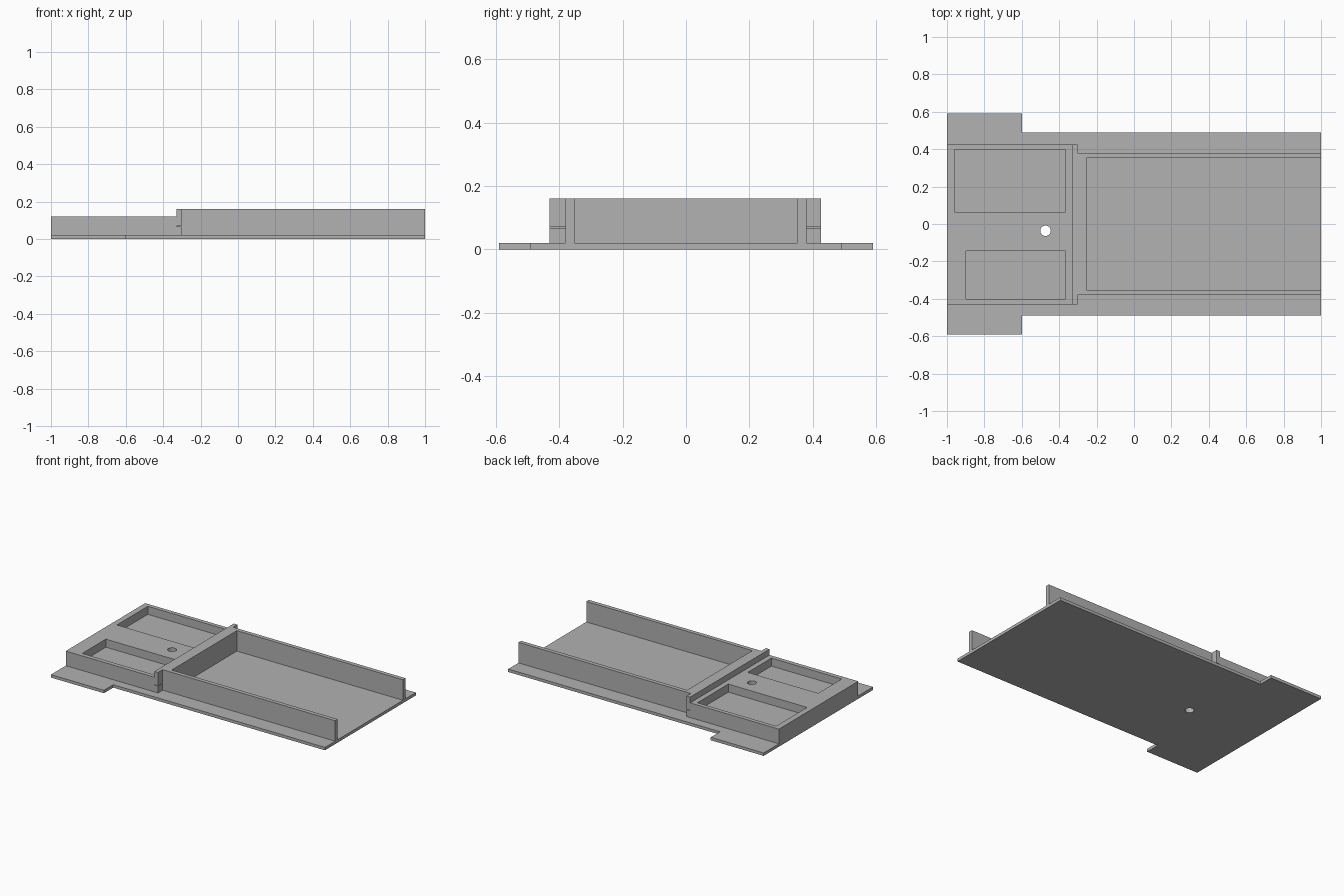
import bpy, bmesh, math

if "Cube" in bpy.data.objects:
    bpy.data.objects.remove(bpy.data.objects["Cube"])

grey = bpy.data.materials.new("plain grey")
grey.diffuse_color = (0.445, 0.445, 0.445, 1)
grey.use_nodes = True
grey.node_tree.nodes["Principled BSDF"].inputs["Base Color"].default_value = grey.diffuse_color


def prism(name, outline, z0, z1):
    """Extrude an XY outline (counter-clockwise) from z0 to z1."""
    bm = bmesh.new()
    face = bm.faces.new([bm.verts.new((x, y, z0)) for x, y in outline])
    top = bmesh.ops.extrude_face_region(bm, geom=[face])["geom"]
    verts = [v for v in top if isinstance(v, bmesh.types.BMVert)]
    bmesh.ops.translate(bm, verts=verts, vec=(0, 0, z1 - z0))
    bmesh.ops.recalc_face_normals(bm, faces=bm.faces)
    mesh = bpy.data.meshes.new(name)
    bm.to_mesh(mesh)
    bm.free()
    mesh.materials.append(grey)
    obj = bpy.data.objects.new(name, mesh)
    bpy.context.collection.objects.link(obj)
    return obj


def box(name, x0, x1, y0, y1, z0, z1):
    return prism(name, [(x0, y0), (x1, y0), (x1, y1), (x0, y1)], z0, z1)


def cut(target, cutter):
    mod = target.modifiers.new(cutter.name, 'BOOLEAN')
    mod.operation = 'DIFFERENCE'
    mod.solver = 'EXACT'
    mod.object = cutter
    cutter.hide_render = True
    cutter.hide_set(True)


T = 0.02          # plate thickness
H = 0.16          # wall height
YF, YB = -0.43, 0.426

# Base plate, wider at the left end
base = prism("base_plate", [(-1, -0.59), (-0.6, -0.59), (-0.6, -0.49), (1, -0.49),
                            (1, 0.49), (-0.6, 0.49), (-0.6, 0.59), (-1, 0.59)], 0, T)

# Raised block with two pockets
block = box("raised_block", -1, -0.33, YF, YB, T, 0.12)
cut(block, box("back_pocket_cutter", -0.96, -0.365, 0.065, 0.398, 0.065, 0.2))
cut(block, box("front_pocket_cutter", -0.897, -0.365, -0.4, -0.145, 0.065, 0.2))

# Round hole through block and plate
hole = prism("hole_cutter", [(-0.473 + 0.028 * math.cos(math.tau * i / 32),
                              -0.036 + 0.028 * math.sin(math.tau * i / 32))
                             for i in range(32)], -0.1, 0.3)
cut(block, hole)
cut(base, hole)

# Cross ridge with short flanges past the side walls
ridge = prism("cross_ridge", [(-0.33, YF), (-0.303, YF), (-0.303, -0.38), (-0.255, -0.38),
                              (-0.255, 0.38), (-0.303, 0.38), (-0.303, YB), (-0.33, YB)], T, H)

# Fine slots in the flanges
for side, y0, y1 in (("front", -0.5, -0.38), ("back", 0.38, 0.5)):
    cut(ridge, box(side + "_slot_cutter", -0.329, -0.29, y0, y1, 0.067, 0.07))

# Long side walls
box("front_wall", -0.255, 1, -0.38, -0.352, T, H)
box("back_wall", -0.255, 1, 0.352, 0.38, T, H)
